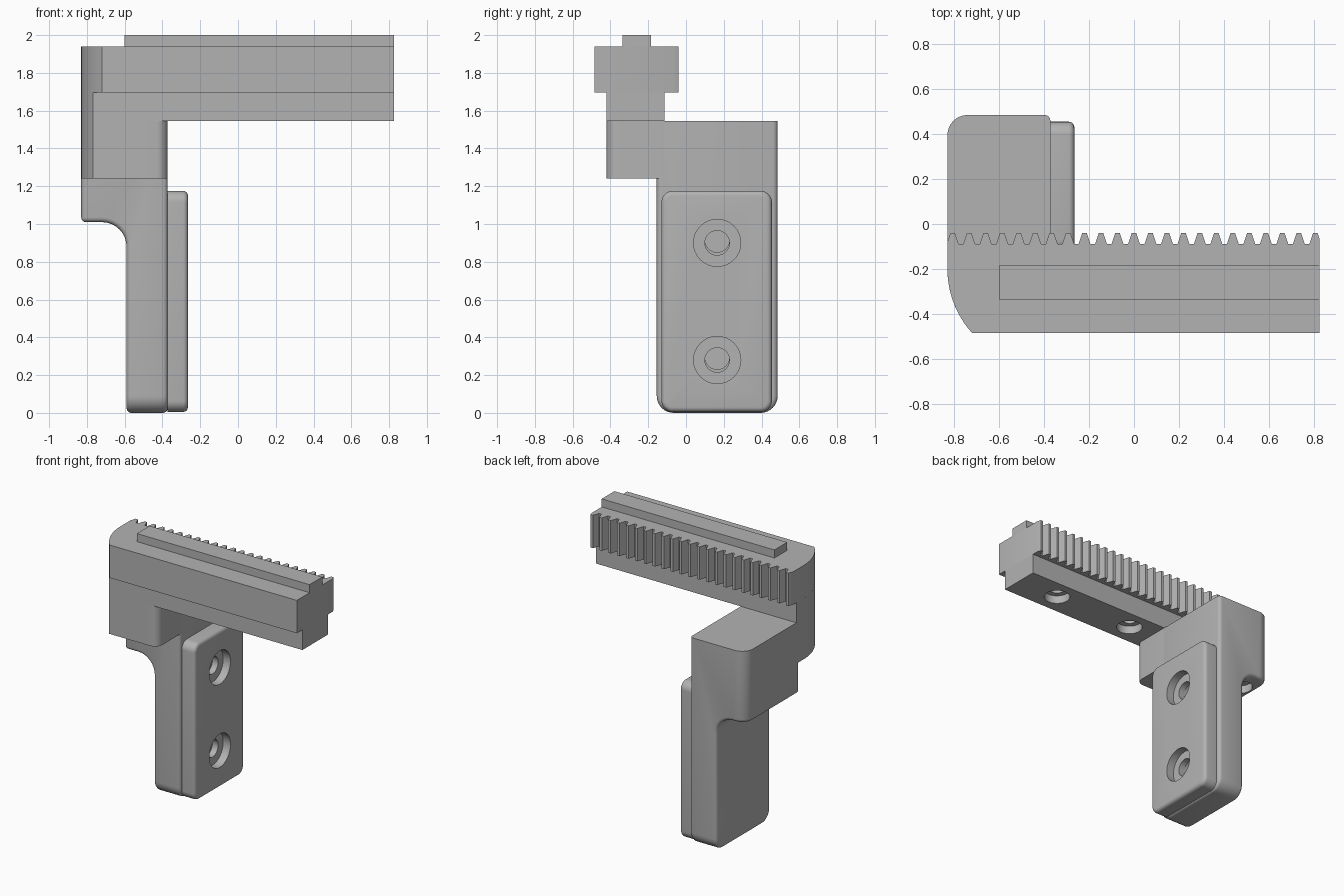
import bpy, bmesh, math
from mathutils import Vector

cube = bpy.data.objects.get("Cube")
if cube:
    bpy.data.objects.remove(cube)

grey = bpy.data.materials.new("plain_grey")
grey.use_nodes = True
colour = (0.45, 0.45, 0.45, 1)
grey.diffuse_color = colour
grey.node_tree.nodes["Principled BSDF"].inputs["Base Color"].default_value = colour


def fillet(prev, p, nxt, r, n=8):
    """Round a square corner with a quarter arc."""
    p = Vector(p)
    u, v = (Vector(prev) - p).normalized(), (Vector(nxt) - p).normalized()
    arc = [math.pi / 2 * i / n for i in range(n + 1)]
    return [tuple(p + r * (u * (1 - math.sin(t)) + v * (1 - math.cos(t)))) for t in arc]


def bevel(bm, rule, r, segments):
    edges = [e for e in bm.edges if rule(e)]
    bmesh.ops.bevel(bm, geom=edges, offset=r, offset_type='OFFSET',
                    segments=segments, profile=0.5, affect='EDGES')


def prism(name, pts, axis, a, b, rounds=()):
    """Extrude a profile along an axis, then round the edges picked by rules."""
    place = {'x': lambda u, v, w: (w, u, v),
             'y': lambda u, v, w: (u, w, v),
             'z': lambda u, v, w: (u, v, w)}[axis]
    bm = bmesh.new()
    rings = [[bm.verts.new(place(u, v, w)) for u, v in pts] for w in (a, b)]
    n = len(pts)
    bm.faces.new(rings[0])
    bm.faces.new(rings[1][::-1])
    for i in range(n):
        j = (i + 1) % n
        bm.faces.new((rings[0][j], rings[0][i], rings[1][i], rings[1][j]))
    bmesh.ops.recalc_face_normals(bm, faces=bm.faces)
    for rule, r, segments in rounds:
        bevel(bm, rule, r, segments)
        bm.normal_update()
    mesh = bpy.data.meshes.new(name)
    bm.to_mesh(mesh)
    bm.free()
    mesh.materials.append(grey)
    obj = bpy.data.objects.new(name, mesh)
    bpy.context.scene.collection.objects.link(obj)
    return obj


def bore(target, axis, centre, r, a, b):
    """Cut a round hole."""
    ring = [2 * math.pi * i / 32 for i in range(32)]
    pts = [(centre[0] + r * math.cos(t), centre[1] + r * math.sin(t)) for t in ring]
    cutter = prism(target.name + "_hole_cutter", pts, axis, a, b)
    cutter.hide_render = True
    cutter.hide_set(True)
    cutter.display_type = 'WIRE'
    mod = target.modifiers.new("hole", 'BOOLEAN')
    mod.operation = 'DIFFERENCE'
    mod.solver = 'EXACT'
    mod.object = cutter


def at(e, axis, value):
    return all(abs(v.co[axis] - value) < 1e-4 for v in e.verts)


LEFT, RIGHT, BACK = -0.83, 0.825, 0.485
FRONT, BEAM_FRONT, BEAM_BACK = -0.485, -0.42, -0.115
ARM_X = -0.372


def nose(y_end, n=12):
    """Curved end of the bar, from the flat side towards the front."""
    r, y0 = 0.424, -0.2
    end = math.asin((y0 - y_end) / r)
    return [(LEFT + r * (1 - math.cos(end * i / n)), y0 - r * math.sin(end * i / n))
            for i in range(n + 1)]


# Toothed bar
pitch, tip, root = 0.0733, -0.04, -0.09
teeth = [(RIGHT, -0.066)]
for k in range(11, -12, -1):
    x = k * pitch
    teeth += [(x + 0.010, tip), (x - 0.010, tip)]
    if k > -11:
        teeth += [(x - pitch / 2 + 0.010, root), (x - pitch / 2 - 0.010, root)]
teeth.append((LEFT, -0.08))
rack = prism("toothed_bar", nose(FRONT) + [(RIGHT, FRONT)] + teeth, 'z', 1.695, 1.94)

# Guide rail on top
rail = prism("top_rail", [(-0.6, -0.335), (RIGHT, -0.335), (RIGHT, -0.185), (-0.6, -0.185)],
             'z', 1.94, 2.0)

# Narrower beam under the bar
beam = prism("lower_beam", nose(BEAM_FRONT) + [(RIGHT, BEAM_FRONT), (RIGHT, BEAM_BACK),
             (LEFT, BEAM_BACK)], 'z', 1.545, 1.695)

# Corner block joining beam and arm
corner = fillet((LEFT, BEAM_FRONT), (ARM_X, BEAM_FRONT), (ARM_X, 0), 0.06)
block = prism("corner_block", nose(BEAM_FRONT) + corner + [(ARM_X, BEAM_BACK), (LEFT, BEAM_BACK)],
              'z', 1.24, 1.545)

# Arm with a stepped, filleted outer side
arm_profile = [(-0.59, 0), (ARM_X, 0), (ARM_X, 1.545), (LEFT, 1.545), (LEFT, 1.01)]
arm_profile += fillet((LEFT, 1.01), (-0.59, 1.01), (-0.59, 0), 0.13)


def large_round(e):
    foot = at(e, 2, 0) and abs(e.verts[0].co.y - e.verts[1].co.y) < 1e-4
    return foot or (at(e, 0, LEFT) and at(e, 1, BACK))


def small_round(e):
    return (len(e.link_faces) == 2 and e.calc_face_angle_signed() > 0.8
            and not at(e, 2, 1.545))


arm = prism("arm", arm_profile, 'y', -0.155, BACK,
            [(large_round, 0.09, 8), (small_round, 0.025, 4)])

# Clamp plate
corners = [(-0.13, 0.005), (0.455, 0.005), (0.455, 1.175), (-0.13, 1.175)]
outline = []
for i in range(4):
    outline += fillet(corners[i - 1], corners[i], corners[(i + 1) % 4], 0.06)
PLATE_X = -0.265
plate = prism("clamp_plate", outline, 'x', ARM_X, PLATE_X,
              [(lambda e: at(e, 0, PLATE_X), 0.025, 4)])

# Screw holes through the plate into the arm
for z in (0.28, 0.9):
    bore(plate, 'x', (0.165, z), 0.125, PLATE_X - 0.06, PLATE_X + 0.1)
    bore(plate, 'x', (0.165, z), 0.065, ARM_X - 0.1, PLATE_X)
    bore(arm, 'x', (0.165, z + 0.015), 0.065, ARM_X - 0.12, ARM_X + 0.1)

# Screw holes under the beam, the block and the arm's step
for part, x, y, z in ((beam, 0.48, -0.265, 1.545), (beam, -0.18, -0.265, 1.545),
                      (block, -0.56, -0.285, 1.24), (arm, -0.71, 0.3, 1.01)):
    bore(part, 'z', (x, y), 0.09, z - 0.15, z + 0.06)
    bore(part, 'z', (x, y), 0.05, z, z + 0.13)

# Smooth the curves, keep the edges crisp
for obj in (rack, rail, beam, block, arm, plate):
    bpy.ops.object.select_all(action='DESELECT')
    bpy.context.view_layer.objects.active = obj
    obj.select_set(True)
    for mod in list(obj.modifiers):
        bpy.ops.object.modifier_apply(modifier=mod.name)
    bpy.ops.object.shade_smooth_by_angle(angle=math.radians(30))
